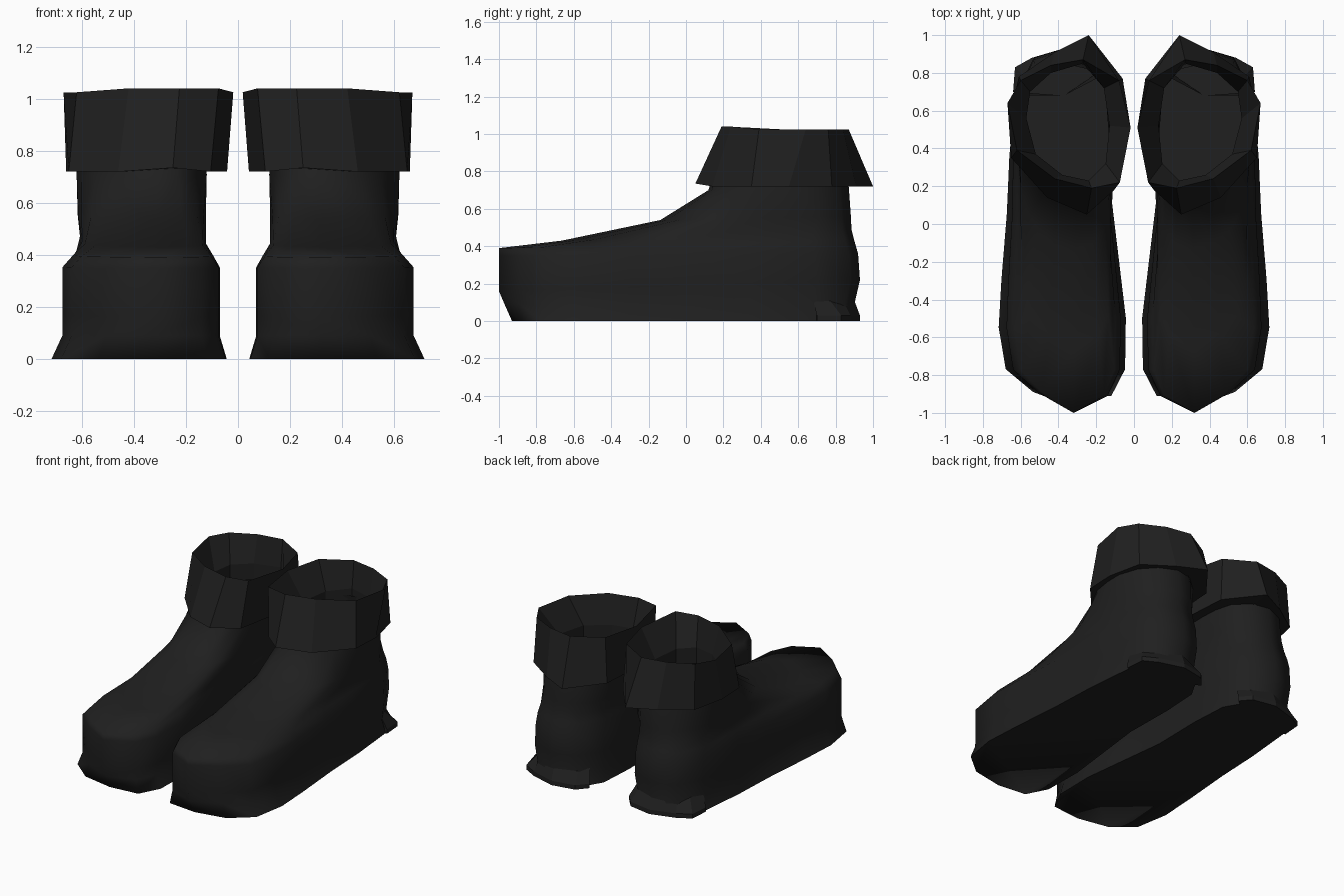
import bpy
import bmesh
import math

cube = bpy.data.objects.get("Cube")
if cube:
    bpy.data.objects.remove(cube, do_unlink=True)

black = bpy.data.materials.new("soft black leather")
black.use_nodes = True
colour = (0.014, 0.014, 0.014, 1)
black.diffuse_color = colour
bsdf = black.node_tree.nodes["Principled BSDF"]
bsdf.inputs["Base Color"].default_value = colour
bsdf.inputs["Roughness"].default_value = 0.8


def loft(name, rings, cap_start=False, closed=False, smooth=None):
    """Skin a stack of equal rings, then mirror to make the pair."""
    bm = bmesh.new()
    loops = [[bm.verts.new(p) for p in ring] for ring in rings]
    pairs = list(zip(loops, loops[1:]))
    if closed:
        pairs.append((loops[-1], loops[0]))
    for low, high in pairs:
        n = len(low)
        for i in range(n):
            j = (i + 1) % n
            bm.faces.new((low[i], low[j], high[j], high[i]))
    if cap_start:
        bm.faces.new(loops[0])
    bmesh.ops.recalc_face_normals(bm, faces=bm.faces)
    mesh = bpy.data.meshes.new(name)
    bm.to_mesh(mesh)
    bm.free()
    mesh.materials.append(black)
    obj = bpy.data.objects.new(name, mesh)
    bpy.context.collection.objects.link(obj)
    bpy.ops.object.select_all(action="DESELECT")
    obj.select_set(True)
    bpy.context.view_layer.objects.active = obj
    if smooth:
        bpy.ops.object.shade_smooth_by_angle(angle=math.radians(smooth))
    mirror = obj.modifiers.new("pair", "MIRROR")
    mirror.use_mirror_merge = False
    return obj


# Plan outlines of foot and ankle, both running from heel round the outside
foot = [(.37, .92), (.53, .87), (.62, .69), (.64, .35), (.645, .05), (.665, -.3),
        (.675, -.55), (.64, -.77), (.51, -.89), (.32, -1), (.14, -.91), (.075, -.77),
        (.07, -.5), (.1, -.2), (.13, .1), (.12, .45), (.13, .7), (.22, .86)]
ankle = [(.37, .87), (.49, .82), (.575, .72), (.62, .6), (.62, .48), (.6, .36),
         (.55, .26), (.48, .19), (.4, .14), (.31, .12), (.23, .14), (.17, .2),
         (.14, .29), (.12, .4), (.12, .52), (.125, .64), (.16, .76), (.25, .84)]


def boot_ring(blend, width, toe_limit, heel_shift, toe_z, heel_z):
    """Blend foot into ankle; width acts mostly at the toe, height tilts to the heel."""
    pts = [(a + (c - a) * blend, b + (d - b) * blend)
           for (a, b), (c, d) in zip(foot, ankle)]
    front, back = min(p[1] for p in pts), max(p[1] for p in pts)
    ring = []
    for x, y in pts:
        w = (y - front) / (back - front)
        scale = 1 + (width - 1) * (1 - w * w)
        ring.append((.31 + (x - .31) * scale,
                     max(y, toe_limit) + heel_shift * w,
                     toe_z + (heel_z - toe_z) * w))
    return ring


# Boot body from sole to open ankle
loft("boot_body", [
    boot_ring(0, 1.12, -.93, .01, 0, 0),
    boot_ring(0, 1.0, -.97, -.02, .09, .09),
    boot_ring(0, 1.0, -1, .01, .16, .22),
    boot_ring(0, 1.0, -1, 0, .35, .36),
    boot_ring(0, .88, -1, -.02, .39, .43),
    boot_ring(.3, .84, -1, -.02, .43, .49),
    boot_ring(.77, .95, -1, 0, .54, .56),
    boot_ring(1, 1, -1, 0, .7, .72),
    boot_ring(1, .97, .15, -.02, .8, .8),
], cap_start=True, smooth=80)

# Folded cuff: flared skirt, rim and sloping lining
cuff_low = [(.25, .05), (.46, .14), (.65, .35), (.66, .55), (.61, .78),
            (.42, .91), (.24, 1), (.06, .77), (.042, .5), (.105, .18)]
cuff_top = [(.225, .19), (.42, .24), (.62, .39), (.67, .64), (.6, .76),
            (.44, .84), (.27, .87), (.08, .76), (.018, .51), (.075, .22)]
lining = [(.24, .23), (.38, .26), (.52, .37), (.57, .56), (.55, .7),
          (.44, .8), (.27, .85), (.16, .72), (.13, .52), (.15, .32)]
loft("ankle_cuff", [
    [(x, y, .73) for x, y in lining],
    [(x, y, .72 + .015 * (y < .1)) for x, y in cuff_low],
    [(x, y, 1.04 if y < .3 else 1.025) for x, y in cuff_top],
    [(x, y, .84) for x, y in lining],
], closed=True)

# Heel edge of the sole, flaring out to a corner on the outer side
heel_low = [(.15, .83), (.21, .9), (.37, .93), (.54, .88), (.63, .83), (.64, .7), (.37, .68)]
heel_top = [(.18, .78), (.23, .84), (.37, .9), (.52, .84), (.57, .77), (.61, .68), (.37, .68)]
loft("heel_flare", [
    [(x, y, 0) for x, y in heel_low],
    [(x, y, .03) for x, y in heel_low],
    [(x, y, .11) for x, y in heel_top],
], cap_start=True)
